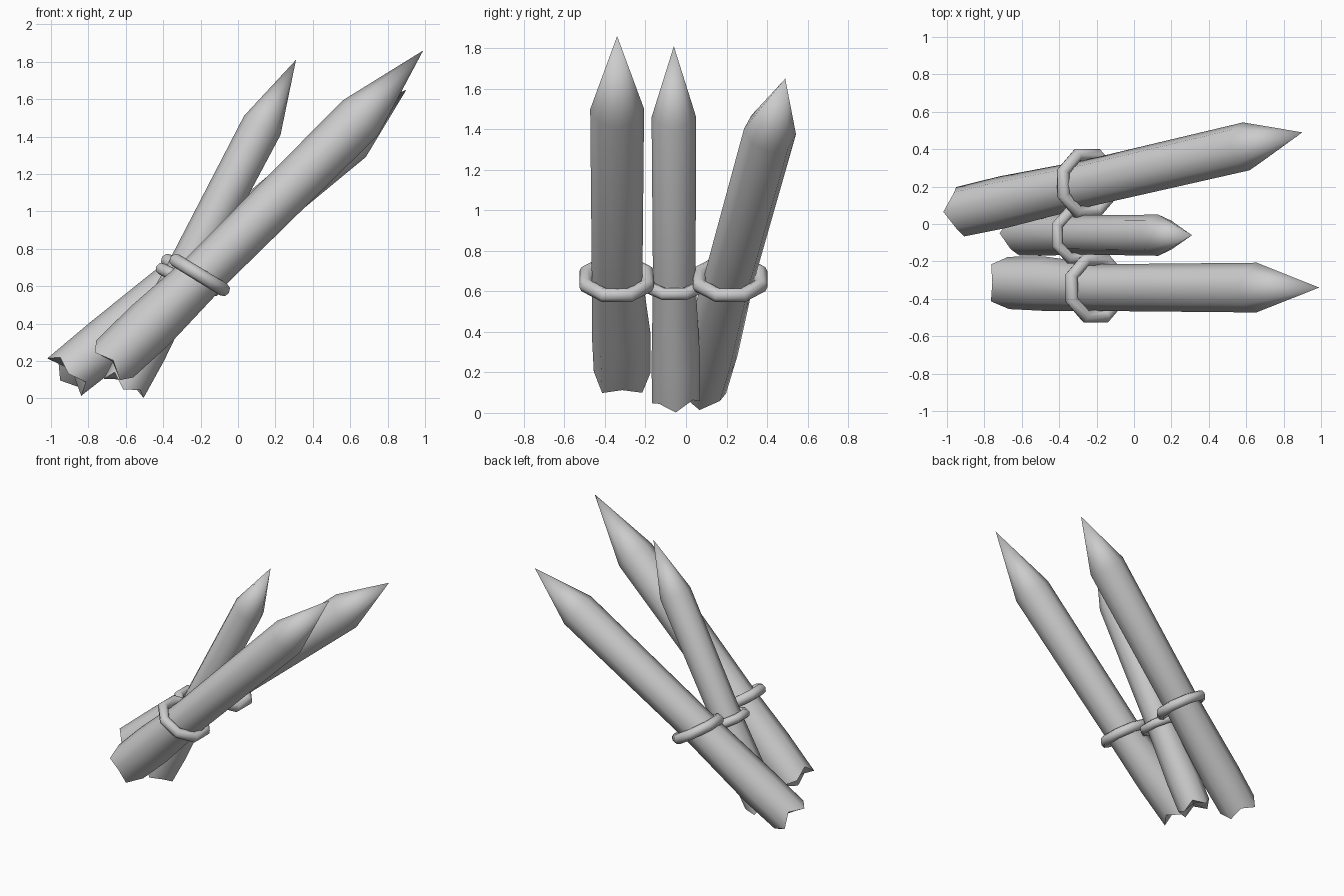
import bpy, bmesh
from math import pi, sin, cos, radians
from mathutils import Vector, Matrix

if "Cube" in bpy.data.objects:
    bpy.data.objects.remove(bpy.data.objects["Cube"])

SIDES = 8
# along-axis offsets that make the cut end ragged
RAGGED = [0.03, -0.03, 0.01, -0.02, 0.03, -0.02, 0.02, -0.03]


def finish(name, bm, angle):
    bmesh.ops.recalc_face_normals(bm, faces=bm.faces[:])
    mesh = bpy.data.meshes.new(name)
    bm.to_mesh(mesh)
    bm.free()
    mesh.shade_smooth()
    mesh.set_sharp_from_angle(angle=radians(angle))
    obj = bpy.data.objects.new(name, mesh)
    bpy.context.collection.objects.link(obj)
    return obj


def stake(name, path, radii, tip, shift):
    """Eight-sided shaft through the path points, ragged base, pointed tip."""
    bm = bmesh.new()
    path = [Vector(p) for p in path]
    tip = Vector(tip)
    axis = (tip - path[0]).normalized()
    u = Vector((0, 1, 0)).cross(axis).normalized()
    v = axis.cross(u)
    rings = []
    for i, (p, r) in enumerate(zip(path, radii)):
        ring = []
        for k in range(SIDES):
            a = 2 * pi * k / SIDES
            off = RAGGED[(k + shift) % SIDES] if i == 0 else 0
            ring.append(bm.verts.new(p + (u * cos(a) + v * sin(a)) * r + axis * off))
        rings.append(ring)
    point = bm.verts.new(tip)
    heart = bm.verts.new(path[0] + axis * 0.03)
    for k in range(SIDES):
        n = (k + 1) % SIDES
        for lo, hi in zip(rings, rings[1:]):
            bm.faces.new((lo[k], lo[n], hi[n], hi[k]))
        bm.faces.new((rings[-1][k], rings[-1][n], point))
        bm.faces.new((rings[0][n], rings[0][k], heart))
    return finish(name, bm, 55)


def binding(name, centre, major, minor, tilt):
    """Eight-sided rope ring tilted about y."""
    bm = bmesh.new()
    m = (Matrix.Translation(centre) @ Matrix.Rotation(tilt, 4, 'Y')
         @ Matrix.Rotation(pi / SIDES, 4, 'Z'))
    grid = []
    for i in range(SIDES):
        a = 2 * pi * i / SIDES
        row = []
        for j in range(SIDES):
            b = 2 * pi * j / SIDES
            d = major + minor * cos(b)
            row.append(bm.verts.new(m @ Vector((d * cos(a), d * sin(a), minor * sin(b)))))
        grid.append(row)
    for i in range(SIDES):
        for j in range(SIDES):
            i2, j2 = (i + 1) % SIDES, (j + 1) % SIDES
            bm.faces.new((grid[i][j], grid[i2][j], grid[i2][j2], grid[i][j2]))
    return finish(name, bm, 60)


# front stake
stake("front_stake",
      [(-0.68, -0.315, 0.19), (-0.47, -0.32, 0.39), (-0.18, -0.34, 0.67), (0.655, -0.34, 1.50)],
      [0.14, 0.145, 0.125, 0.133], (0.99, -0.34, 1.86), 0)
binding("front_binding", (-0.205, -0.342, 0.66), 0.163, 0.036, 0.55)

# middle stake
stake("middle_stake",
      [(-0.60, -0.05, 0.075), (-0.50, -0.05, 0.26), (-0.30, -0.058, 0.64), (0.13, -0.06, 1.46)],
      [0.118, 0.12, 0.105, 0.11], (0.31, -0.06, 1.81), 3)
binding("middle_binding", (-0.30, -0.058, 0.64), 0.133, 0.032, 0.45)

# rear stake
stake("rear_stake",
      [(-0.91, 0.07, 0.13), (-0.70, 0.117, 0.30), (-0.27, 0.213, 0.665), (0.60, 0.415, 1.39)],
      [0.135, 0.14, 0.125, 0.13], (0.90, 0.49, 1.65), 5)
binding("rear_binding", (-0.25, 0.218, 0.66), 0.163, 0.036, 0.55)
